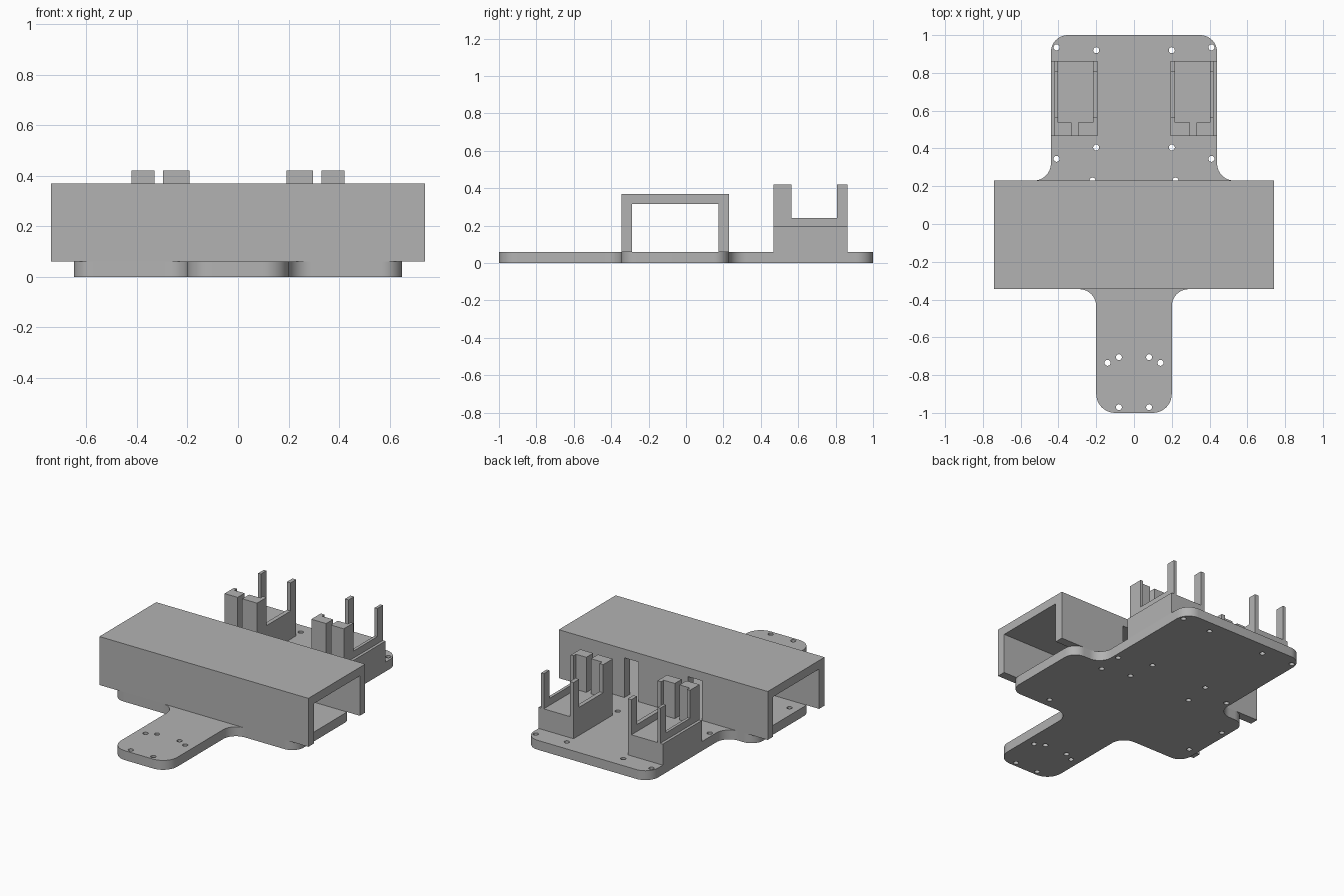
import bpy, bmesh, math
from mathutils import Vector

if "Cube" in bpy.data.objects:
    bpy.data.objects.remove(bpy.data.objects["Cube"])

grey = bpy.data.materials.new("plain grey")
grey.diffuse_color = (0.45, 0.45, 0.45, 1)
grey.use_nodes = True
grey.node_tree.nodes["Principled BSDF"].inputs["Base Color"].default_value = grey.diffuse_color


def add_object(name, bm):
    bmesh.ops.recalc_face_normals(bm, faces=bm.faces)
    me = bpy.data.meshes.new(name)
    bm.to_mesh(me)
    bm.free()
    ob = bpy.data.objects.new(name, me)
    bpy.context.collection.objects.link(ob)
    me.materials.append(grey)
    return ob


def prism(name, profile, x0, x1):
    """Extrude a (y, z) profile along x."""
    bm = bmesh.new()
    face = bm.faces.new([bm.verts.new((x0, y, z)) for y, z in profile])
    ext = bmesh.ops.extrude_face_region(bm, geom=[face])
    moved = [v for v in ext["geom"] if isinstance(v, bmesh.types.BMVert)]
    bmesh.ops.translate(bm, verts=moved, vec=(x1 - x0, 0, 0))
    return add_object(name, bm)


def box(name, x0, x1, y0, y1, z0, z1):
    return prism(name, [(y0, z0), (y1, z0), (y1, z1), (y0, z1)], x0, x1)


def rounded(corners, steps=10):
    """Round the right-angled corners (x, y, radius) of an outline."""
    out = []
    for i, (x, y, r) in enumerate(corners):
        p = Vector((x, y))
        u = (Vector(corners[i - 1][:2]) - p).normalized()
        v = (Vector(corners[(i + 1) % len(corners)][:2]) - p).normalized()
        for k in range(steps + 1):
            t = k / steps * math.pi / 2
            out.append(p + r * (u + v) - r * (v * math.cos(t) + u * math.sin(t)))
    return out


# base plate: half outline mirrored, with screw holes
T = 0.06
half = [(0.20, -1.0, 0.09), (0.20, -0.345, 0.09), (0.65, -0.345, 0.08),
        (0.65, 0.23, 0.08), (0.44, 0.23, 0.09), (0.44, 1.0, 0.09)]
half[0] = (0.20, -1.0, 0.1)
outline = rounded(half + [(-x, y, r) for x, y, r in reversed(half)])
pairs = [(0.41, 0.935), (0.20, 0.92), (0.20, 0.405), (0.41, 0.345), (0.22, 0.23),
         (0.08, -0.705), (0.14, -0.735), (0.08, -0.97)]
holes = [(s * x, y) for x, y in pairs for s in (-1, 1)]
holes += [(0.40, 0.185), (0.40, -0.285), (-0.61, 0.065), (-0.59, -0.205)]

curve = bpy.data.curves.new("base_plate", "CURVE")
curve.dimensions = "2D"
curve.fill_mode = "BOTH"
curve.extrude = T / 2
loops = [outline]
for hx, hy in holes:
    loops.append([(hx + 0.016 * math.cos(a * math.pi / 8),
                   hy + 0.016 * math.sin(a * math.pi / 8)) for a in range(16)])
for pts in loops:
    sp = curve.splines.new("POLY")
    sp.points.add(len(pts) - 1)
    for q, c in zip(sp.points, pts):
        q.co = (c[0], c[1], 0, 1)
    sp.use_cyclic_u = True
plate = bpy.data.objects.new("base_plate", curve)
bpy.context.collection.objects.link(plate)
curve.materials.append(grey)
plate.location.z = T / 2
bpy.context.view_layer.objects.active = plate
plate.select_set(True)
bpy.ops.object.convert(target="MESH")
plate = bpy.context.view_layer.objects.active
bm = bmesh.new()
bm.from_mesh(plate.data)
bmesh.ops.remove_doubles(bm, verts=bm.verts, dist=0.0001)
bmesh.ops.recalc_face_normals(bm, faces=bm.faces)
bm.to_mesh(plate.data)
bm.free()
bpy.ops.object.shade_smooth_by_angle(angle=math.radians(30))

# tunnel-shaped cover
cover = prism("cover", [(-0.345, T), (-0.29, T), (-0.29, 0.315), (0.175, 0.315),
                        (0.175, T), (0.23, T), (0.23, 0.37), (-0.345, 0.37)],
              -0.74, 0.74)
# cable slots in the rear wall
for s in (-1, 1):
    cutter = box("slot_cutter", s * 0.225 - 0.05, s * 0.225 + 0.05, 0.1, 0.3, 0.03, 0.314)
    cutter.hide_render = True
    cutter.hide_set(True)
    mod = cover.modifiers.new("slot", "BOOLEAN")
    mod.operation = "DIFFERENCE"
    mod.solver = "EXACT"
    mod.object = cutter

# motor holders, mirrored left and right
step = [(0.467, 0.195), (0.863, 0.195), (0.863, 0.42), (0.807, 0.42),
        (0.807, 0.24), (0.563, 0.24), (0.563, 0.42), (0.467, 0.42)]
for s, side in ((-1, "left"), (1, "right")):
    box(side + "_holder_base", s * 0.192, s * 0.44, 0.467, 0.863, T, 0.195)
    prism(side + "_holder_inner_wall", step, s * 0.192, s * 0.218)
    prism(side + "_holder_outer_wall", step, s * 0.403, s * 0.422)
    box(side + "_holder_inner_stop", s * 0.218, s * 0.297, 0.467, 0.537, 0.195, 0.42)
    box(side + "_holder_outer_stop", s * 0.33, s * 0.403, 0.467, 0.537, 0.195, 0.42)
